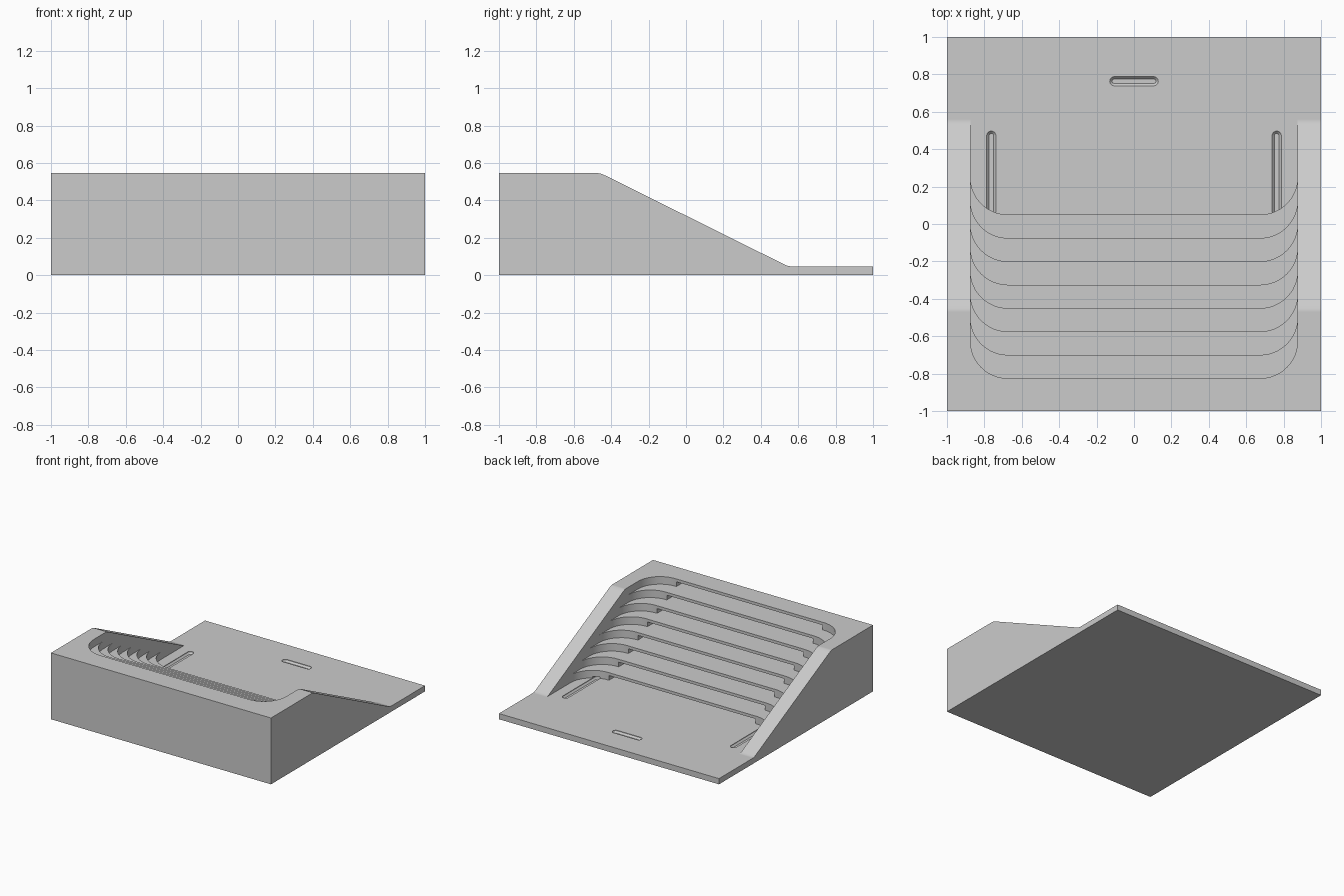
import bpy, bmesh, math

if "Cube" in bpy.data.objects:
    bpy.data.objects.remove(bpy.data.objects["Cube"])

TOP, FLOOR = 0.545, 0.047
STEPS, PITCH, FIRST = 8, 0.125, -0.825
RISE = (TOP - FLOOR) / STEPS
INNER, RADIUS = 0.875, 0.2

grey = bpy.data.materials.new("light grey plastic")
grey.use_nodes = True
grey.diffuse_color = (0.6, 0.6, 0.6, 1)
grey.node_tree.nodes["Principled BSDF"].inputs["Base Color"].default_value = (0.6, 0.6, 0.6, 1)


def loft(name, loops):
    """Closed solid through matching loops of points."""
    bm = bmesh.new()
    rings = [[bm.verts.new(p) for p in loop] for loop in loops]
    for a, b in zip(rings, rings[1:]):
        for i in range(len(a)):
            j = (i + 1) % len(a)
            bm.faces.new((a[i], a[j], b[j], b[i]))
    bm.faces.new(rings[0])
    bm.faces.new(rings[-1])
    bmesh.ops.recalc_face_normals(bm, faces=bm.faces)
    mesh = bpy.data.meshes.new(name)
    bm.to_mesh(mesh)
    bm.free()
    mesh.materials.append(grey)
    obj = bpy.data.objects.new(name, mesh)
    bpy.context.collection.objects.link(obj)
    return obj


def prism(name, outline, z0, z1):
    return loft(name, [[(x, y, z) for x, y in outline] for z in (z0, z1)])


def arc(cx, cy, r, start, end, n=12):
    angles = [math.radians(start + (end - start) * i / n) for i in range(n + 1)]
    return [(cx + r * math.cos(a), cy + r * math.sin(a)) for a in angles]


def cut(target, cutter):
    mod = target.modifiers.new("cut", 'BOOLEAN')
    mod.operation = 'DIFFERENCE'
    mod.solver = 'EXACT'
    mod.object = cutter
    bpy.context.view_layer.objects.active = target
    bpy.ops.object.modifier_apply(modifier=mod.name)
    bpy.data.objects.remove(cutter)


def groove(x0, y0, x1, y1):
    """Rounded groove with sloping sides, cut into the floor."""
    turn = math.degrees(math.atan2(y1 - y0, x1 - x0))
    loops = []
    for r, z in ((0.012, FLOOR - 0.018), (0.025, FLOOR - 0.004), (0.025, FLOOR + 0.01)):
        outline = arc(x1, y1, r, turn - 90, turn + 90, 8) + arc(x0, y0, r, turn + 90, turn + 270, 8)
        loops.append([(x, y, z) for x, y in outline])
    return loft("groove_cutter", loops)


# Wedge body from its side profile
profile = [(-1, 0), (1, 0), (1, FLOOR), (0.56, FLOOR), (0.545, 0.049), (0.53, 0.055),
           (-0.43, 0.532), (-0.453, 0.542), (-0.47, TOP), (-1, TOP)]
body = loft("stepped_tray", [[(x, y, z) for y, z in profile] for x in (-1, 1)])

# Terraces with rounded front corners, each with a slot under the lip above
for k in range(STEPS):
    front = FIRST + k * PITCH
    level = TOP - (k + 1) * RISE
    cx, cy = INNER - RADIUS, front + RADIUS
    outline = arc(-cx, cy, RADIUS, 180, 270) + arc(cx, cy, RADIUS, 270, 360)
    outline += [(INNER, 0.7), (-INNER, 0.7)]
    cut(body, prism("terrace_cutter", outline, level, 1))
    w = cx - 0.01
    slot = [(-w, front - 0.12), (w, front - 0.12), (w, front + 0.04), (-w, front + 0.04)]
    cut(body, prism("slot_cutter", slot, level, level + RISE * 0.62))

# Floor grooves
for side in (-1, 1):
    cut(body, groove(side * 0.763, 0.06, side * 0.763, 0.472))
cut(body, groove(-0.105, 0.763, 0.105, 0.763))

# Smooth the rounded corners, keep the flats flat
bpy.ops.object.select_all(action='DESELECT')
body.select_set(True)
bpy.context.view_layer.objects.active = body
bpy.ops.object.shade_smooth_by_angle(angle=math.radians(25))
weighted = body.modifiers.new("flat shading on large faces", 'WEIGHTED_NORMAL')
weighted.keep_sharp = True
